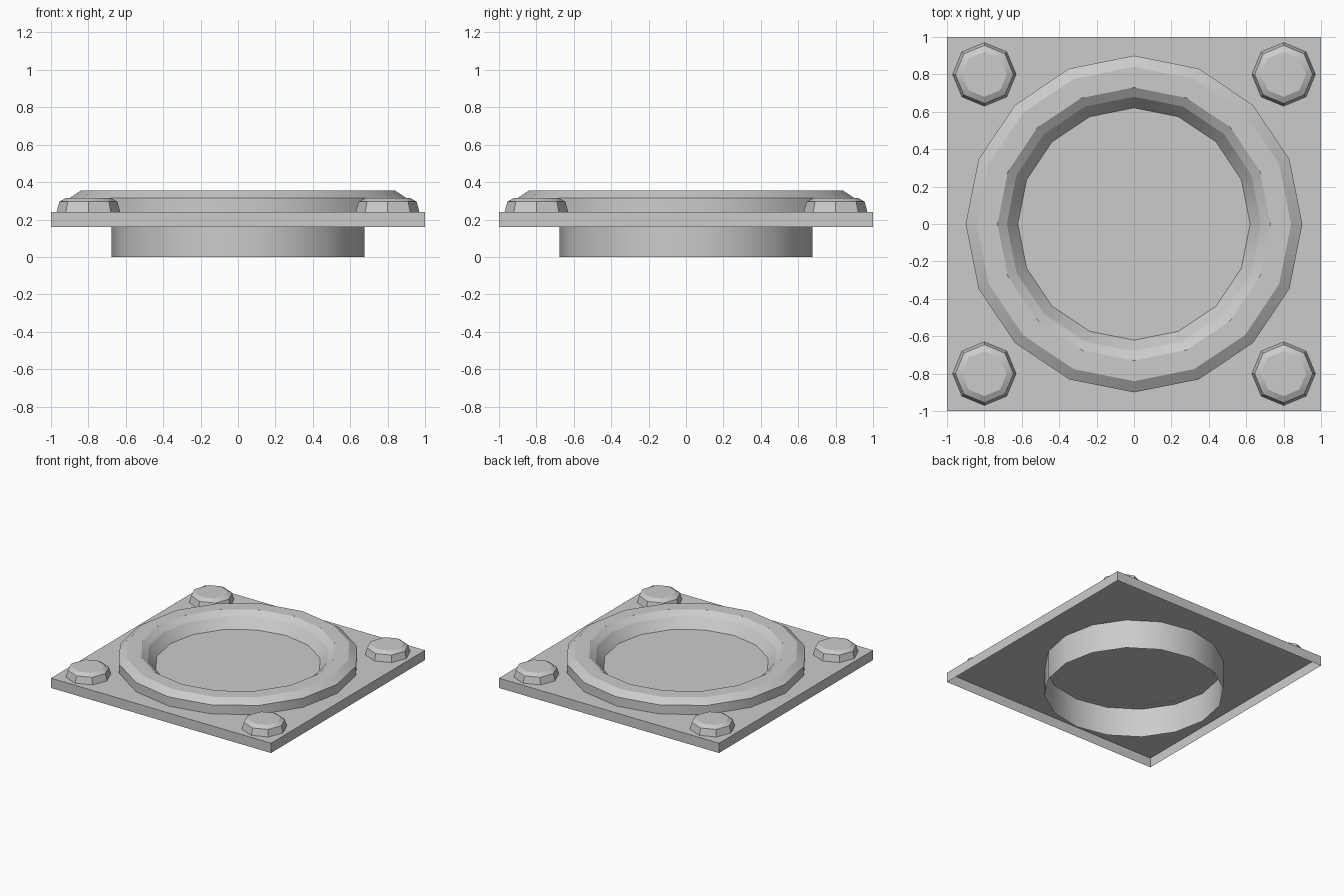
import bpy
import bmesh
import math

if "Cube" in bpy.data.objects:
    bpy.data.objects.remove(bpy.data.objects["Cube"], do_unlink=True)

grey = bpy.data.materials.new("plain_grey")
grey.use_nodes = True
colour = (0.6, 0.6, 0.6, 1)
grey.diffuse_color = colour
grey.node_tree.nodes["Principled BSDF"].inputs["Base Color"].default_value = colour


def finish(bm, name, location=(0, 0, 0)):
    """Turn a bmesh into a named, shaded object."""
    mesh = bpy.data.meshes.new(name)
    bm.to_mesh(mesh)
    bm.free()
    mesh.materials.append(grey)
    obj = bpy.data.objects.new(name, mesh)
    obj.location = location
    bpy.context.collection.objects.link(obj)
    bpy.ops.object.select_all(action="DESELECT")
    obj.select_set(True)
    bpy.context.view_layer.objects.active = obj
    bpy.ops.object.shade_smooth_by_angle(angle=math.radians(30))


def lathe(name, profile, sides, cap=False, location=(0, 0, 0)):
    """Sweep (radius, height) points around z, outward faces for a rising profile."""
    bm = bmesh.new()
    rings = []
    for radius, z in profile:
        angles = [math.tau * i / sides for i in range(sides)]
        rings.append([bm.verts.new((radius * math.cos(a), radius * math.sin(a), z))
                      for a in angles])
    for low, high in zip(rings, rings[1:]):
        for i in range(sides):
            j = (i + 1) % sides
            bm.faces.new((low[i], low[j], high[j], high[i]))
    if cap:
        bm.faces.new(rings[-1])
    finish(bm, name, location)


# Square base plate, a shallow tray open underneath
bm = bmesh.new()
bmesh.ops.create_cube(bm, size=1)
bmesh.ops.scale(bm, vec=(2, 2, 0.08), verts=bm.verts)
underside = [f for f in bm.faces if f.normal.z < -0.5]
bmesh.ops.delete(bm, geom=underside, context="FACES_ONLY")
finish(bm, "base_plate", location=(0, 0, 0.2))

# Open collar hanging from the plate's top sheet
lathe("lower_collar", [(0.675, 0), (0.675, 0.24)], 16)

# Raised ring with a chamfer on both rims
lathe("raised_ring", [(0.9, 0.24), (0.9, 0.315), (0.84, 0.355),
                      (0.73, 0.355), (0.68, 0.32)], 16)

# Sloping inner wall, from the plate up to the ring
lathe("ring_inner_wall", [(0.62, 0.239), (0.68, 0.32)], 16)

# Bolt heads at the four corners
for side, x in (("left", 0.8), ("right", -0.8)):
    for end, y in (("front", -0.8), ("back", 0.8)):
        lathe(f"bolt_head_{end}_{side}", [(0.17, 0.24), (0.155, 0.295), (0.12, 0.315)],
              8, cap=True, location=(x, y, 0))
